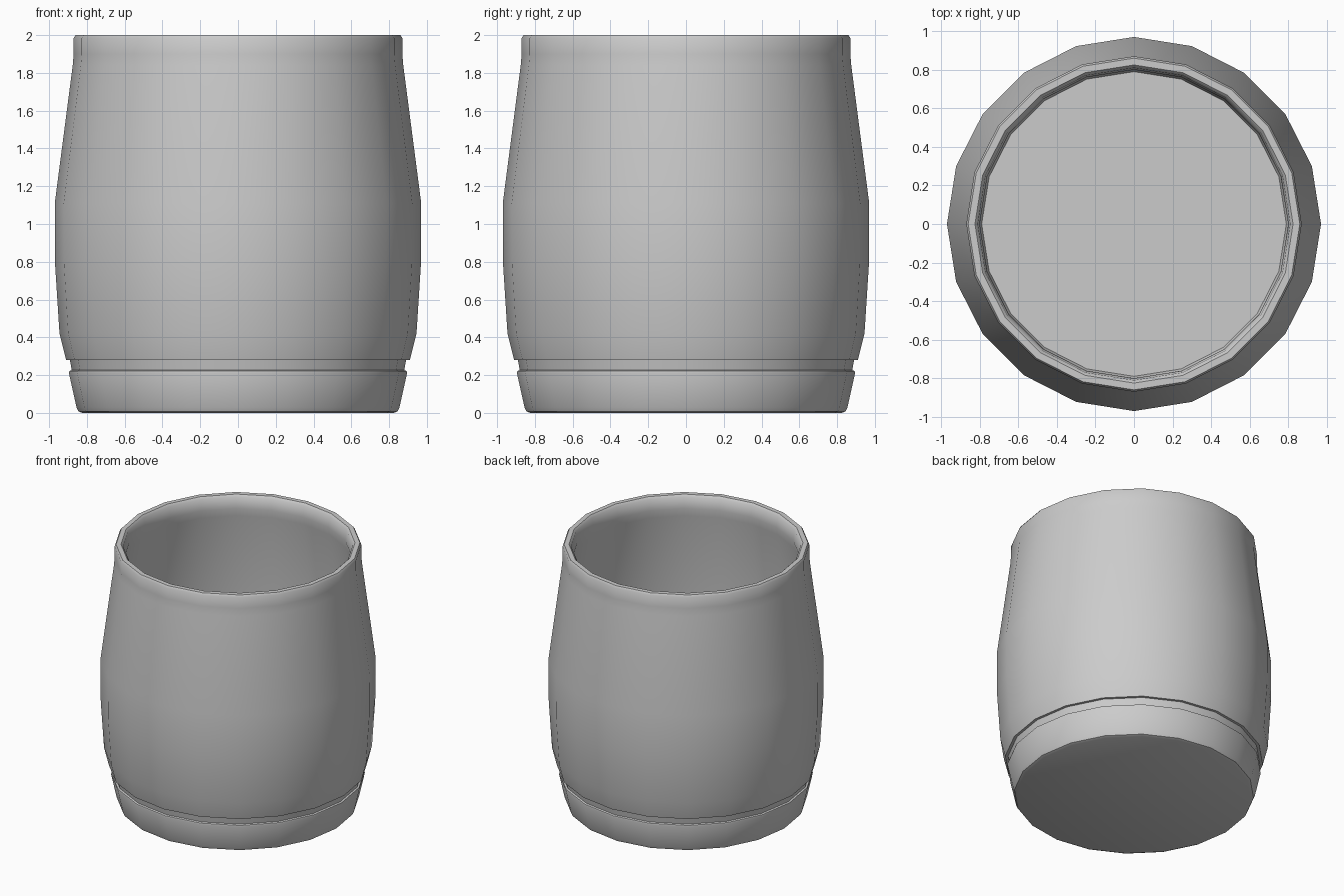
import bpy, bmesh, math

if "Cube" in bpy.data.objects:
    bpy.data.objects.remove(bpy.data.objects["Cube"])

SIDES = 20


def lathe(name, profile):
    """Revolve an (r, z) profile around z; both ends are closed with a flat cap."""
    bm = bmesh.new()
    rings = []
    for r, z in profile:
        rings.append([bm.verts.new((r * math.cos(2 * math.pi * i / SIDES),
                                    r * math.sin(2 * math.pi * i / SIDES), z))
                      for i in range(SIDES)])
    for a, b in zip(rings, rings[1:]):
        for i in range(SIDES):
            j = (i + 1) % SIDES
            bm.faces.new((a[i], a[j], b[j], b[i]))
    bm.faces.new(rings[0][::-1])
    bm.faces.new(rings[-1])
    bmesh.ops.recalc_face_normals(bm, faces=bm.faces)
    mesh = bpy.data.meshes.new(name)
    bm.to_mesh(mesh)
    bm.free()
    obj = bpy.data.objects.new(name, mesh)
    bpy.context.collection.objects.link(obj)
    bpy.context.view_layer.objects.active = obj
    obj.select_set(True)
    bpy.ops.object.shade_smooth_by_angle(angle=math.radians(40))
    obj.select_set(False)
    return obj


# Foot, groove and bulging outer wall, from the bottom up
outer = [(0.825, 0.0), (0.845, 0.008), (0.855, 0.03), (0.895, 0.21),
         (0.893, 0.222), (0.88, 0.226), (0.89, 0.28), (0.91, 0.28),
         (0.945, 0.42), (0.968, 0.78), (0.97, 1.11), (0.875, 1.84),
         (0.87, 1.90)]
# Rounded lip
lip = [(0.87, 1.985), (0.86, 2.0), (0.825, 2.0), (0.81, 1.985)]
# Inner wall and floor, from the top down
inner = [(0.80, 1.90), (0.81, 1.84), (0.905, 1.11), (0.90, 0.78),
         (0.88, 0.42), (0.83, 0.22), (0.79, 0.10)]

lathe("cup_body", outer + lip + inner)
